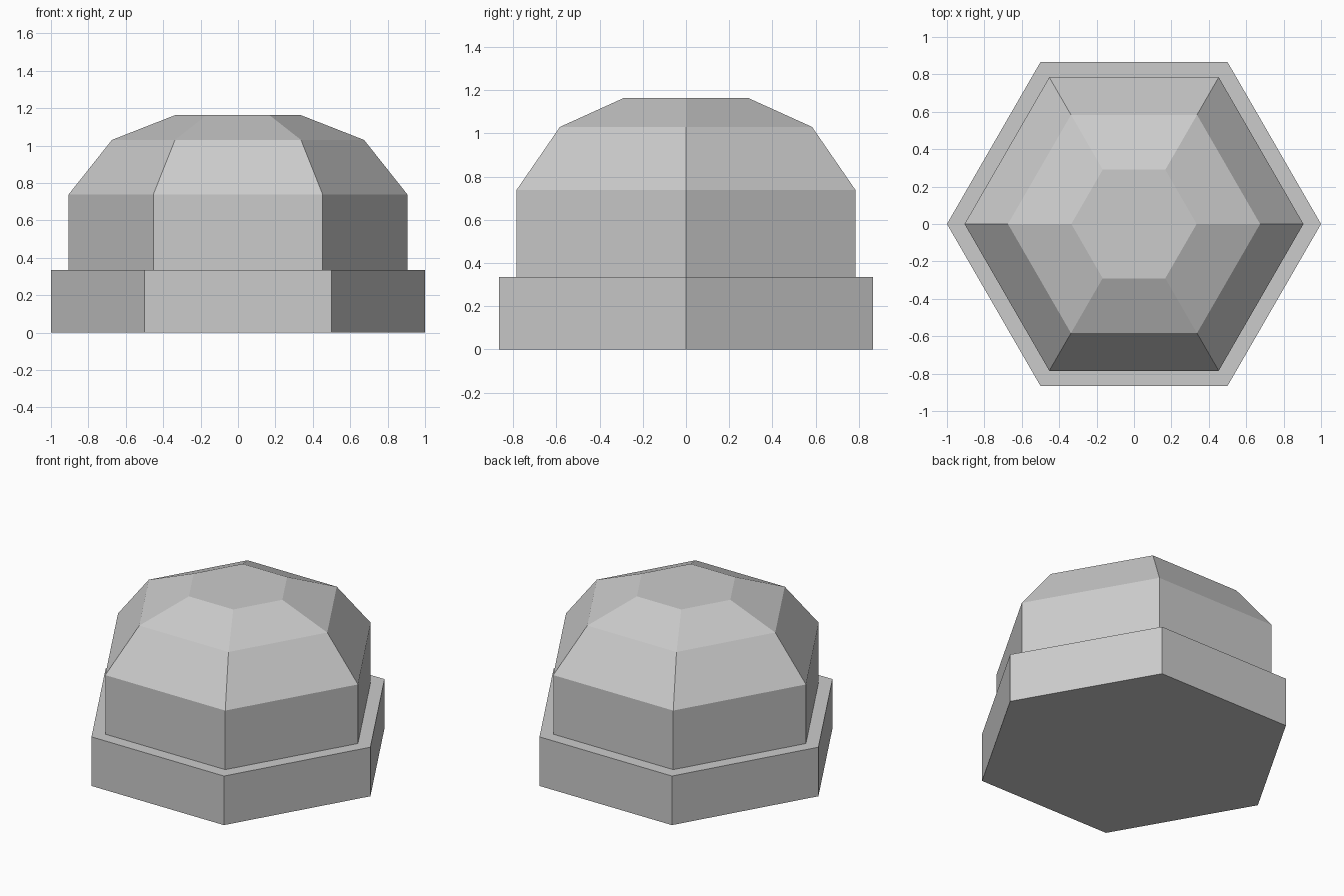
import bpy
import bmesh
from math import cos, sin, pi

if "Cube" in bpy.data.objects:
    bpy.data.objects.remove(bpy.data.objects["Cube"])

SIDES = 6


def hex_lathe(name, profile):
    """Closed six-sided solid from a (radius, height) profile, corners on the x axis."""
    bm = bmesh.new()
    rings = [[bm.verts.new((r * cos(2 * pi * i / SIDES), r * sin(2 * pi * i / SIDES), z))
              for i in range(SIDES)] for r, z in profile]
    for low, high in zip(rings, rings[1:]):
        for i in range(SIDES):
            j = (i + 1) % SIDES
            bm.faces.new((low[i], low[j], high[j], high[i]))
    bm.faces.new(rings[0][::-1])
    bm.faces.new(rings[-1])
    mesh = bpy.data.meshes.new(name)
    bm.to_mesh(mesh)
    bm.free()
    obj = bpy.data.objects.new(name, mesh)
    bpy.context.collection.objects.link(obj)
    return obj


# Base and stepped-in dome as one continuous shell
hex_lathe("hexagonal_domed_cap", [
    (1.0, 0.0), (1.0, 0.335),          # wide base
    (0.906, 0.335), (0.906, 0.738),    # ledge and upper wall
    (0.674, 1.03), (0.335, 1.163),     # faceted dome
])
